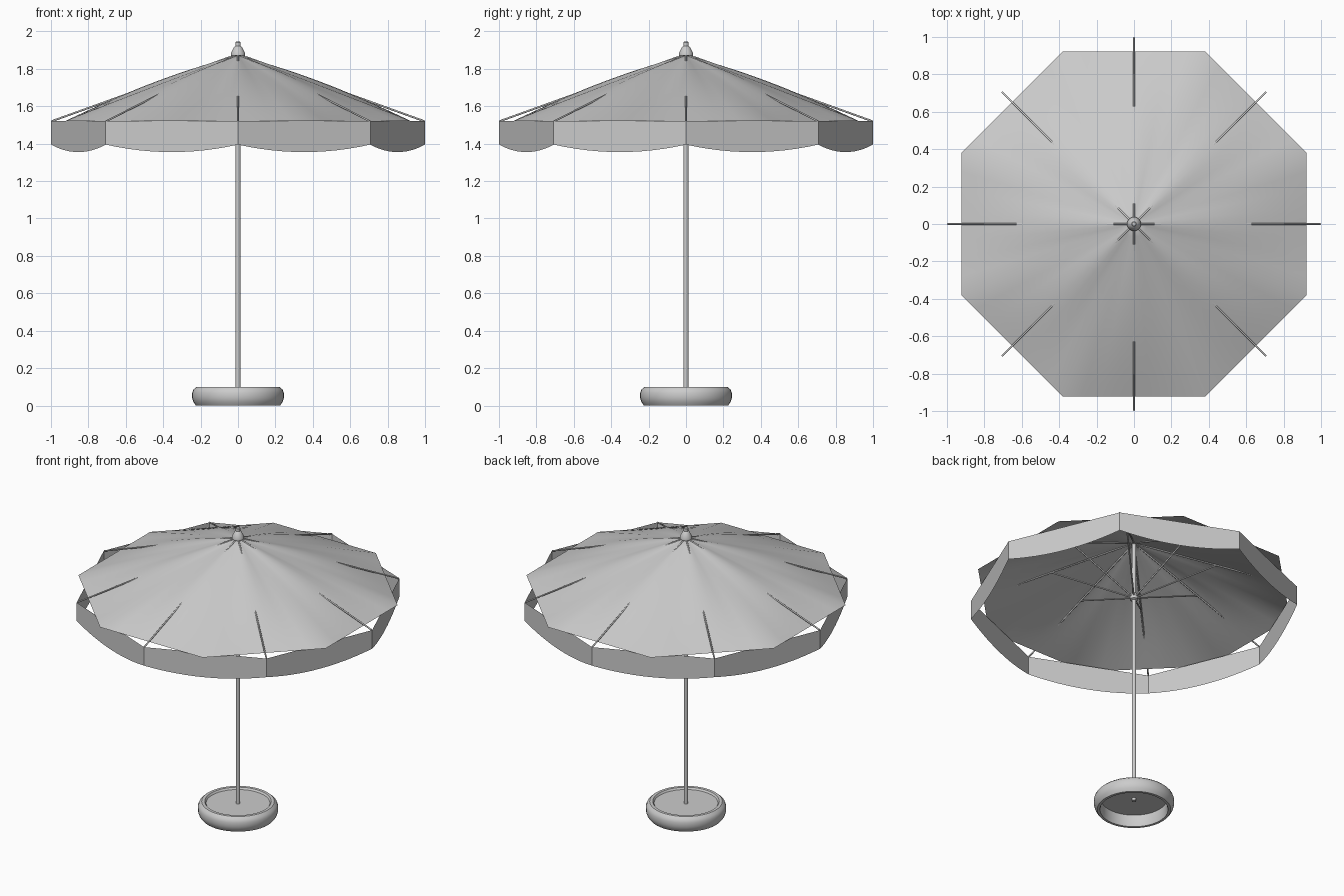
import bpy, math
from math import pi, sin, cos
from mathutils import Vector

if "Cube" in bpy.data.objects:
    bpy.data.objects.remove(bpy.data.objects["Cube"])


def material(name, v):
    m = bpy.data.materials.new(name)
    m.diffuse_color = (v, v, v, 1)
    m.use_nodes = True
    m.node_tree.nodes["Principled BSDF"].inputs["Base Color"].default_value = m.diffuse_color
    return m


GREY = material("light grey", 0.6)


def mesh_object(name, verts, faces, smooth=None):
    me = bpy.data.meshes.new(name)
    me.from_pydata(verts, [], faces)
    me.materials.append(GREY)
    ob = bpy.data.objects.new(name, me)
    bpy.context.collection.objects.link(ob)
    if smooth is not None:
        bpy.ops.object.select_all(action='DESELECT')
        ob.select_set(True)
        bpy.context.view_layer.objects.active = ob
        bpy.ops.object.shade_smooth_by_angle(angle=math.radians(smooth))
    return ob


def lathe(name, profile, n=32, smooth=35):
    """Spin (radius, z) points around the z axis."""
    verts, faces = [], []
    for r, z in profile:
        verts += [(r * cos(2 * pi * i / n), r * sin(2 * pi * i / n), z) for i in range(n)]
    for k in range(len(profile) - 1):
        for i in range(n):
            j = (i + 1) % n
            faces.append((k * n + i, k * n + j, (k + 1) * n + j, (k + 1) * n + i))
    return mesh_object(name, verts, faces, smooth)


def rod(name, a, b, radius, n=8):
    a, b = Vector(a), Vector(b)
    q = (b - a).to_track_quat('Z', 'Y')
    ring = [q @ Vector((radius * cos(2 * pi * i / n), radius * sin(2 * pi * i / n), 0)) for i in range(n)]
    verts = [a + p for p in ring] + [b + p for p in ring]
    faces = [(i, (i + 1) % n, n + (i + 1) % n, n + i) for i in range(n)]
    faces += [tuple(reversed(range(n))), tuple(range(n, 2 * n))]
    return mesh_object(name, verts, faces, 50)


def polar(r, a, z):
    return (r * cos(a), r * sin(a), z)


# Weighted base: hollow underneath, shallow recess on top
lathe("base", [(0.001, 0.088), (0.195, 0.088), (0.203, 0.10), (0.222, 0.10), (0.238, 0.086),
               (0.245, 0.068), (0.245, 0.04), (0.238, 0.018), (0.225, 0.0), (0.208, 0.0),
               (0.203, 0.02), (0.203, 0.078), (0.001, 0.078)], 40)

# Pole, sliding hub and finial
rod("pole", (0, 0, 0.06), (0, 0, 1.89), 0.0135, 16)
lathe("hub", [(0.013, 1.475), (0.026, 1.48), (0.026, 1.515), (0.013, 1.52)], 16)
lathe("finial", [(0.001, 1.865), (0.038, 1.872), (0.038, 1.884), (0.02, 1.918), (0.014, 1.922),
                 (0.014, 1.941), (0.010, 1.945), (0.001, 1.945)], 16)

# Canopy: octagonal cover, corners halfway between ribs, gently bulging over them
SUB, RINGS = 8, 14
N = 8 * SUB
verts, faces = [(0, 0, 1.875)], []
for k in range(1, RINGS + 1):
    s = k / RINGS
    for i in range(N):
        a = 2 * pi * i / N
        off = (a + pi / 8) % (pi / 4) - pi / 8       # angle from the nearest rib
        edge = 0.922 / cos(off)
        bulge = 0.014 + 0.011 * cos(8 * a)
        verts.append(polar(edge * s, a, 1.875 - 0.353 * s + bulge * sin(pi * s)))
for i in range(N):
    j = (i + 1) % N
    faces.append((0, 1 + i, 1 + j))
    for k in range(RINGS - 1):
        p, q = 1 + k * N, 1 + (k + 1) * N
        faces.append((p + i, q + i, q + j, p + j))
mesh_object("canopy", verts, faces, 60)

# Valance: scalloped flat panels hung between rib tips
SEG = 12
verts, faces = [], []
for c in range(8):
    p0 = Vector(polar(1, c * pi / 4, 0))
    p1 = Vector(polar(1, (c + 1) * pi / 4, 0))
    base = len(verts)
    for t in range(SEG + 1):
        f = t / SEG
        p = p0.lerp(p1, f)
        verts += [(p.x, p.y, 1.52), (p.x, p.y, 1.395 - 0.16 * f * (1 - f))]
    for t in range(SEG):
        b = base + 2 * t
        faces.append((b, b + 1, b + 3, b + 2))
mesh_object("valance", verts, faces)

# Ribs and the struts that hold them up
for c in range(8):
    a = c * pi / 4
    rod("rib", polar(0.01, a, 1.875), polar(0.997, a, 1.52), 0.005)
    rod("strut", polar(0.02, a, 1.50), polar(0.5, a, 1.695), 0.005)
